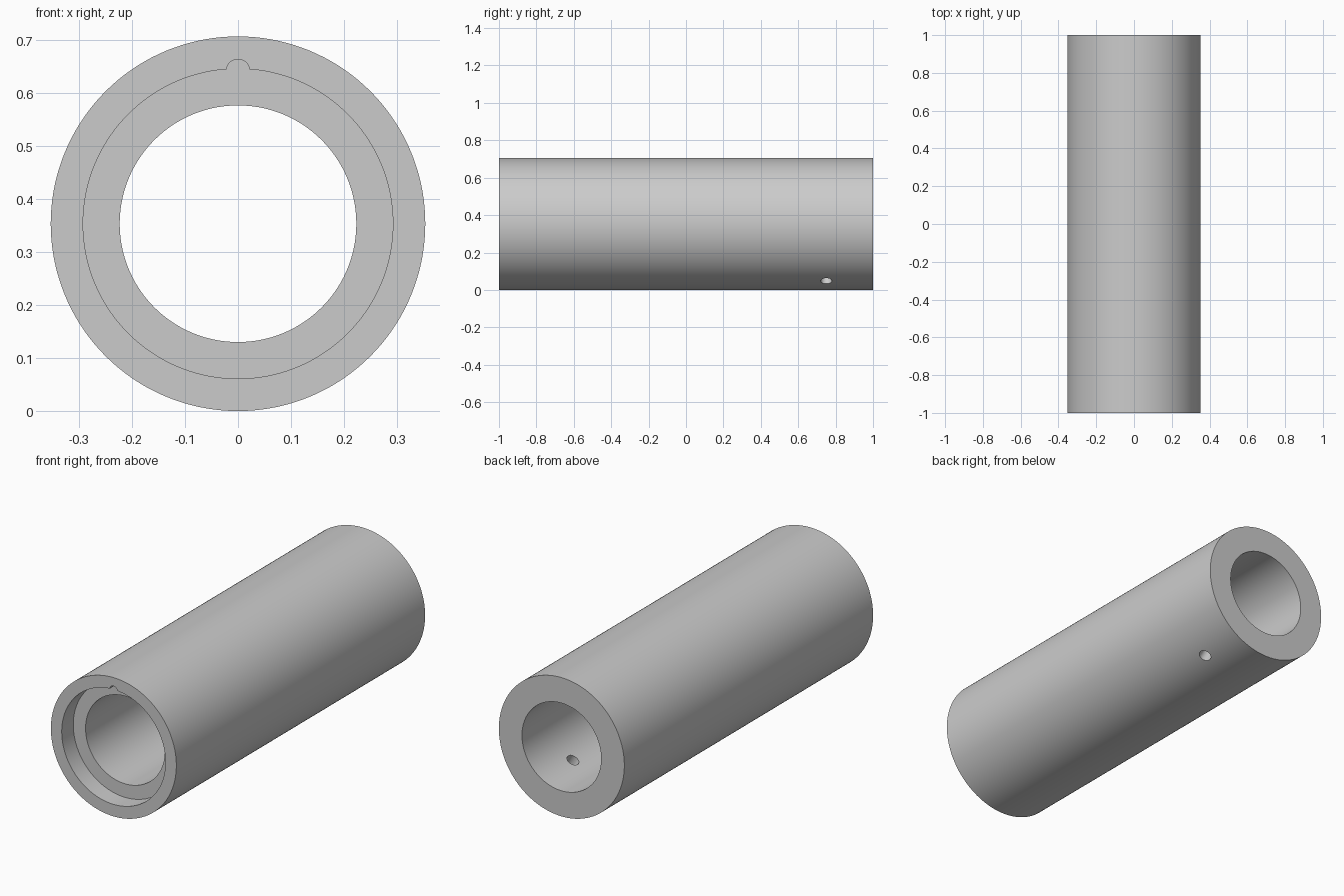
import bpy, bmesh, math
from mathutils import Matrix, Vector

cube = bpy.data.objects.get("Cube")
if cube:
    bpy.data.objects.remove(cube, do_unlink=True)

OUTER, BORE, RECESS = 0.353, 0.223, 0.292
LEDGE_Y = -0.907
HOLE_Y = 0.75
SEGMENTS = 144
AXIS = Vector((0, 0, OUTER))

grey = bpy.data.materials.new("plain grey")
grey.use_nodes = True
colour = (0.6, 0.6, 0.6, 1)
grey.diffuse_color = colour
grey.node_tree.nodes["Principled BSDF"].inputs["Base Color"].default_value = colour


def finish(name, bm):
    bmesh.ops.recalc_face_normals(bm, faces=bm.faces[:])
    mesh = bpy.data.meshes.new(name)
    bm.to_mesh(mesh)
    bm.free()
    mesh.materials.append(grey)
    obj = bpy.data.objects.new(name, mesh)
    bpy.context.collection.objects.link(obj)
    return obj


def lathe(name, profile):
    """Revolve a closed (radius, y) profile around the tube's long axis."""
    bm = bmesh.new()
    rings = []
    for i in range(SEGMENTS):
        a = math.tau * i / SEGMENTS
        rings.append([bm.verts.new(AXIS + Vector((r * math.cos(a), y, r * math.sin(a))))
                      for r, y in profile])
    n = len(profile)
    for i, ring in enumerate(rings):
        after = rings[(i + 1) % SEGMENTS]
        for j in range(n):
            k = (j + 1) % n
            bm.faces.new((ring[j], ring[k], after[k], after[j]))
    return finish(name, bm)


def rod(name, radius, start, end):
    """Solid cylinder between two points."""
    start, end = Vector(start), Vector(end)
    turn = (end - start).to_track_quat('Z', 'Y').to_matrix().to_4x4()
    bm = bmesh.new()
    bmesh.ops.create_cone(bm, cap_ends=True, segments=40, radius1=radius, radius2=radius,
                          depth=(end - start).length,
                          matrix=Matrix.Translation((start + end) / 2) @ turn)
    obj = finish(name, bm)
    obj.hide_render = True
    return obj


# Tube with a stepped recess at the front; extra rings bracket the side hole
near, far = HOLE_Y - 0.06, HOLE_Y + 0.06
tube = lathe("tube", [(OUTER, -1), (OUTER, near), (OUTER, far), (OUTER, 1),
                      (BORE, 1), (BORE, far), (BORE, near), (BORE, LEDGE_Y),
                      (RECESS, LEDGE_Y), (RECESS, -1)])

# Round keying notch at the top of the recess
notch_z = 0.641
notch = rod("notch_cutter", 0.022, (0, -1.1, notch_z), (0, LEDGE_Y - 0.001, notch_z))

# Radial hole through the lower left wall near the back
tilt = math.radians(-60)
outward = Vector((math.cos(tilt), 0, math.sin(tilt)))
base = AXIS + Vector((0, HOLE_Y, 0))
hole = rod("hole_cutter", 0.03, base + outward * 0.12, base + outward * 0.45)

# Cut, then discard the cutters
bpy.context.view_layer.objects.active = tube
for cutter in (notch, hole):
    mod = tube.modifiers.new(cutter.name, 'BOOLEAN')
    mod.operation = 'DIFFERENCE'
    mod.solver = 'EXACT'
    mod.object = cutter
    bpy.ops.object.modifier_apply(modifier=mod.name)
    bpy.data.objects.remove(cutter, do_unlink=True)

bpy.ops.object.select_all(action='DESELECT')
tube.select_set(True)
bpy.ops.object.shade_smooth_by_angle(angle=math.radians(30))
